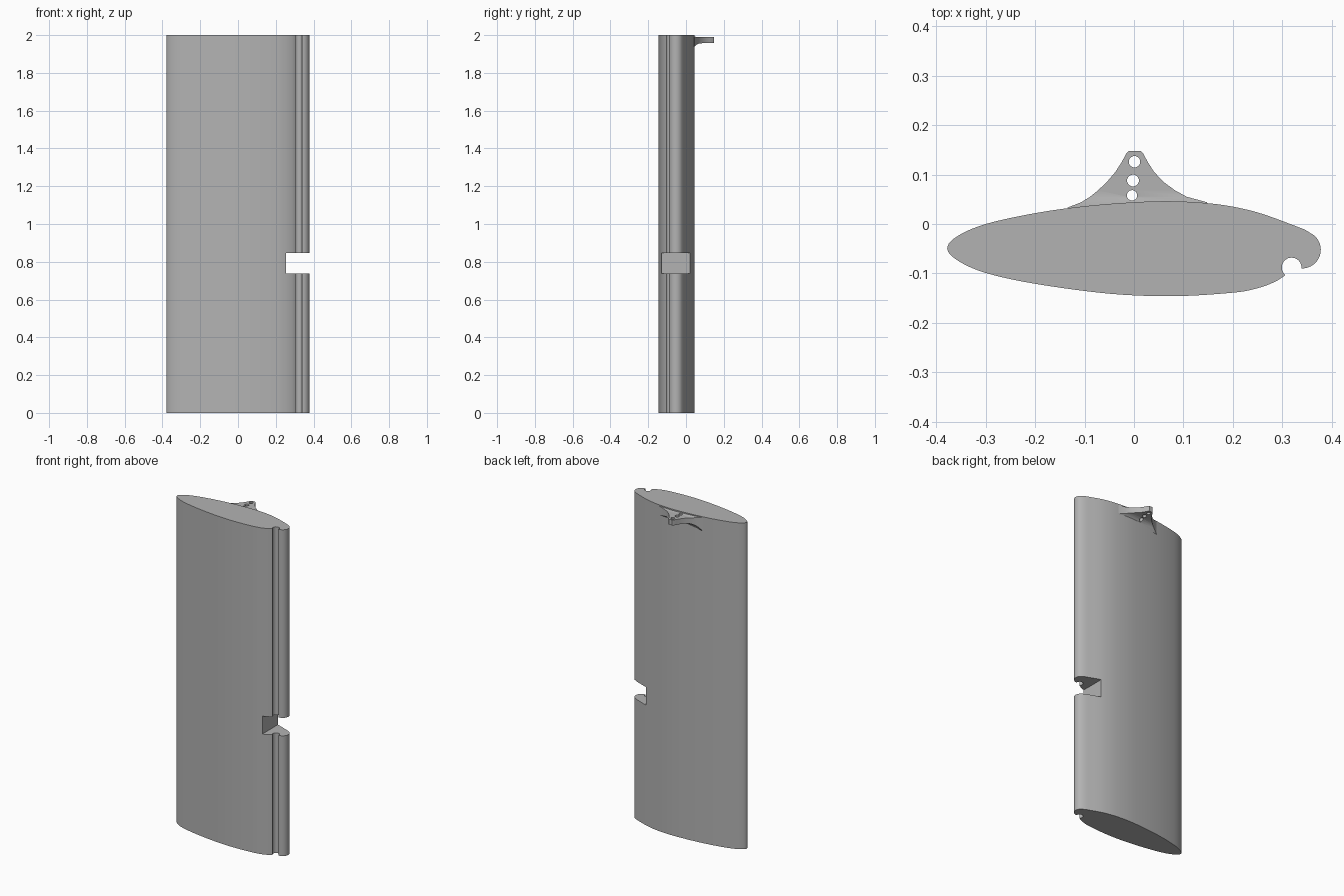
import bpy, bmesh, math
from mathutils import Vector

if "Cube" in bpy.data.objects:
    bpy.data.objects.remove(bpy.data.objects["Cube"])

grey = bpy.data.materials.new("plain_grey")
grey.use_nodes = True
COLOUR = (0.45, 0.45, 0.45, 1)
grey.diffuse_color = COLOUR
grey.node_tree.nodes["Principled BSDF"].inputs["Base Color"].default_value = COLOUR


def make_object(name, bm):
    bmesh.ops.recalc_face_normals(bm, faces=bm.faces)
    mesh = bpy.data.meshes.new(name)
    bm.to_mesh(mesh)
    bm.free()
    obj = bpy.data.objects.new(name, mesh)
    bpy.context.collection.objects.link(obj)
    mesh.materials.append(grey)
    return obj


def smooth_line(points, steps=5):
    """Catmull-Rom curve through a few outline points."""
    pts = [Vector(p) for p in points]
    pts = [2 * pts[0] - pts[1]] + pts + [2 * pts[-1] - pts[-2]]
    out = []
    for a, b, c, d in zip(pts, pts[1:], pts[2:], pts[3:]):
        for i in range(steps):
            t = i / steps
            out.append(0.5 * (2 * b + (c - a) * t + (2 * a - 5 * b + 4 * c - d) * t ** 2
                              + (3 * b - a - 3 * c + d) * t ** 3))
    return out + [pts[-2]]


def arc(cx, cy, r, start, end, n=14):
    angles = [math.radians(start + (end - start) * i / n) for i in range(n + 1)]
    return [Vector((cx + r * math.cos(a), cy + r * math.sin(a))) for a in angles]


def prism(name, outline, z0, z1):
    bm = bmesh.new()
    face = bm.faces.new([bm.verts.new((p[0], p[1], z0)) for p in outline])
    top = bmesh.ops.extrude_face_region(bm, geom=[face])["geom"]
    bmesh.ops.translate(bm, vec=(0, 0, z1 - z0),
                        verts=[v for v in top if isinstance(v, bmesh.types.BMVert)])
    return make_object(name, bm)


def cut(obj, cutter):
    cutter.hide_render = True
    mod = obj.modifiers.new("cut", "BOOLEAN")
    mod.operation, mod.solver, mod.object = "DIFFERENCE", "EXACT", cutter
    bpy.context.view_layer.objects.active = obj
    bpy.ops.object.modifier_apply(modifier=mod.name)
    bpy.data.objects.remove(cutter)


def shade(obj):
    bpy.ops.object.select_all(action="DESELECT")
    obj.select_set(True)
    bpy.context.view_layer.objects.active = obj
    bpy.ops.object.shade_smooth_by_angle(angle=math.radians(30))


# Wing-shaped body with a round channel along its thick edge
shell = smooth_line([
    (0.306, -0.104), (0.285, -0.117), (0.25, -0.13), (0.2, -0.139), (0.08, -0.146),
    (-0.05, -0.141), (-0.2, -0.121), (-0.3, -0.099), (-0.355, -0.075), (-0.378, -0.05),
    (-0.358, -0.025), (-0.3, 0.0), (-0.2, 0.022), (-0.1, 0.036), (0, 0.044),
    (0.08, 0.046), (0.16, 0.041), (0.22, 0.031), (0.27, 0.017), (0.345, -0.011)])
lobe = arc(0.34, -0.052, 0.038, 50, -90)
channel = arc(0.319, -0.088, 0.02, -5, 225)
body = prism("wing_body", shell + lobe + channel, 0, 2)
cut(body, prism("notch_cutter", [(0.255, -0.3), (0.5, -0.3), (0.5, 0.3), (0.255, 0.3)],
                0.737, 0.847))
shade(body)

# Flared bracket: y, left x, right x, bottom z, top z
sections = [(0.02, -0.13, 0.14, 1.90, 1.995), (0.033, -0.135, 0.15, 1.915, 1.995),
            (0.044, -0.107, 0.148, 1.938, 1.993), (0.055, -0.089, 0.107, 1.948, 1.99),
            (0.068, -0.073, 0.083, 1.955, 1.99), (0.085, -0.055, 0.06, 1.957, 1.99),
            (0.105, -0.038, 0.041, 1.957, 1.99), (0.125, -0.025, 0.028, 1.957, 1.99),
            (0.142, -0.016, 0.019, 1.957, 1.99), (0.148, -0.01, 0.013, 1.957, 1.99)]
bm = bmesh.new()
rings = [[bm.verts.new(c) for c in ((l, y, b), (r, y, b), (r, y, t), (l, y, t))]
         for y, l, r, b, t in sections]
for near, far in zip(rings, rings[1:]):
    for i in range(4):
        j = (i + 1) % 4
        bm.faces.new((near[i], near[j], far[j], far[i]))
bm.faces.new(rings[0])
bm.faces.new(rings[-1])
bracket = make_object("top_bracket", bm)

# Three holes through the bracket
for x, y, r in ((0.001, 0.126, 0.0115), (-0.002, 0.088, 0.012), (-0.004, 0.058, 0.0105)):
    cut(bracket, prism("hole_cutter", arc(x, y, r, 0, 345, 23), 1.8, 2.2))
shade(bracket)
